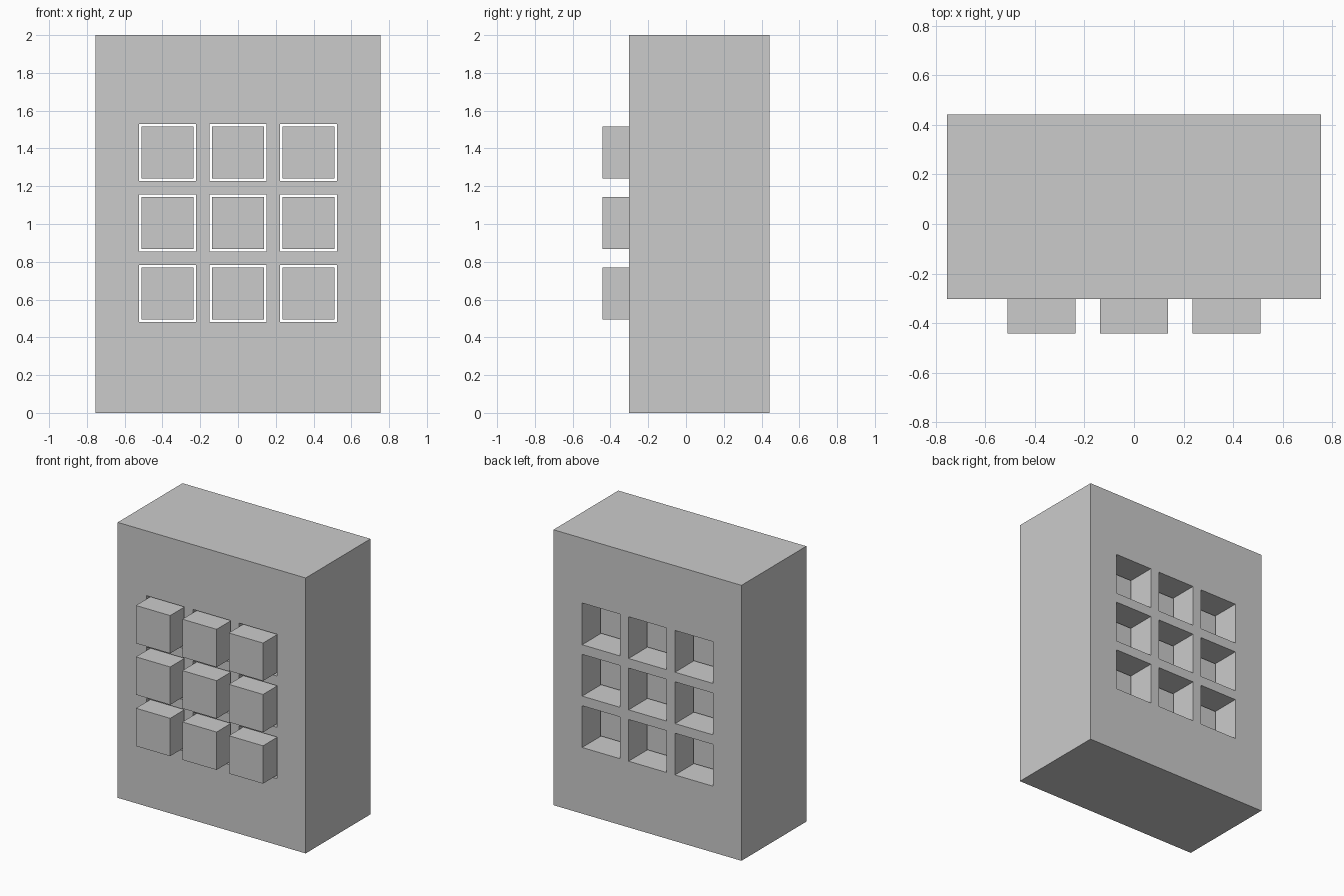
import bpy, bmesh
from mathutils import Vector

if "Cube" in bpy.data.objects:
    bpy.data.objects.remove(bpy.data.objects["Cube"])

HALF_W, FRONT, BACK, HEIGHT = 0.755, -0.302, 0.442, 2.0
PITCH, HOLE, BLOCK, MID_Z = 0.373, 0.303, 0.275, 1.005
STEPS = (-PITCH, 0, PITCH)


def add_object(name, bm):
    bmesh.ops.recalc_face_normals(bm, faces=bm.faces)
    mesh = bpy.data.meshes.new(name)
    bm.to_mesh(mesh)
    bm.free()
    obj = bpy.data.objects.new(name, mesh)
    bpy.context.collection.objects.link(obj)
    return obj


def add_box(name, lo, hi):
    lo, hi = Vector(lo), Vector(hi)
    bm = bmesh.new()
    bmesh.ops.create_cube(bm, size=1)
    bmesh.ops.scale(bm, vec=hi - lo, verts=bm.verts)
    bmesh.ops.translate(bm, vec=(lo + hi) / 2, verts=bm.verts)
    return add_object(name, bm)


# Body: front panel with nine square openings, extruded to the back
hole_edges = [s + side * HOLE / 2 for s in STEPS for side in (-1, 1)]
xs = [-HALF_W] + hole_edges + [HALF_W]
zs = [0] + [MID_Z + e for e in hole_edges] + [HEIGHT]
bm = bmesh.new()
grid = [[bm.verts.new((x, FRONT, z)) for z in zs] for x in xs]
for i in range(len(xs) - 1):
    for j in range(len(zs) - 1):
        if i % 2 and j % 2:
            continue  # opening
        bm.faces.new((grid[i][j], grid[i + 1][j],
                      grid[i + 1][j + 1], grid[i][j + 1]))
result = bmesh.ops.extrude_face_region(bm, geom=bm.faces[:], use_keep_orig=True)
back_verts = [g for g in result["geom"] if isinstance(g, bmesh.types.BMVert)]
bmesh.ops.translate(bm, vec=(0, BACK - FRONT, 0), verts=back_verts)
add_object("body", bm)

# Blocks: sit loosely in the openings, proud at the front and recessed at the back
h = BLOCK / 2
for row, dz in enumerate(STEPS):
    for col, dx in enumerate(STEPS):
        z = MID_Z + dz
        add_box(f"block_{row + 1}_{col + 1}",
                (dx - h, -0.442, z - h), (dx + h, 0.25, z + h))
